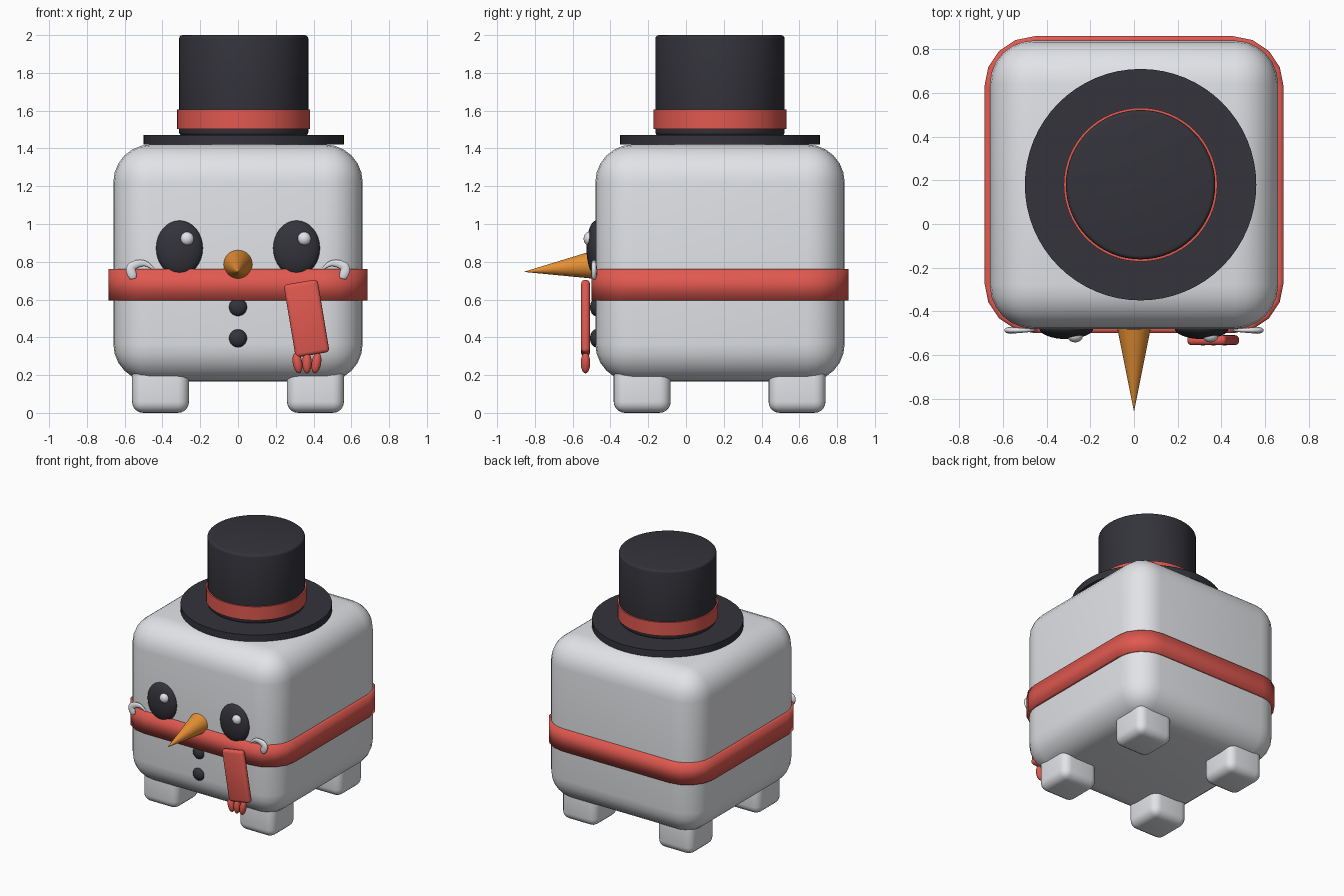
import bpy, bmesh, math
from mathutils import Matrix, Vector

cube = bpy.data.objects.get("Cube")
if cube:
    bpy.data.objects.remove(cube, do_unlink=True)


def material(name, r, g, b):
    m = bpy.data.materials.new(name)
    m.use_nodes = True
    m.diffuse_color = (r, g, b, 1)
    bsdf = next(n for n in m.node_tree.nodes if n.type == 'BSDF_PRINCIPLED')
    bsdf.inputs["Base Color"].default_value = (r, g, b, 1)
    return m


SNOW = material("snow white", 0.78, 0.79, 0.82)
RED = material("scarf red", 0.75, 0.10, 0.08)
BLACK = material("coal black", 0.033, 0.033, 0.043)
ORANGE = material("carrot orange", 0.80, 0.28, 0.035)


def smooth(ob, angle=35):
    bpy.ops.object.select_all(action='DESELECT')
    bpy.context.view_layer.objects.active = ob
    ob.select_set(True)
    bpy.ops.object.shade_smooth_by_angle(angle=math.radians(angle))


def finish(name, bm, mat, loc, rot=(0, 0, 0)):
    mesh = bpy.data.meshes.new(name)
    bm.to_mesh(mesh)
    bm.free()
    mesh.materials.append(mat)
    ob = bpy.data.objects.new(name, mesh)
    ob.location, ob.rotation_euler = loc, rot
    bpy.context.collection.objects.link(ob)
    smooth(ob)
    return ob


def box(name, mat, loc, size, radius, segments=5, rot=(0, 0, 0), band=False):
    """Rounded box; a band is an open loop with only upright edges rounded."""
    bm = bmesh.new()
    bmesh.ops.create_cube(bm, size=1, matrix=Matrix.Diagonal((*size, 1)))
    edges = bm.edges[:]
    if band:
        edges = [e for e in edges
                 if abs(e.verts[0].co.z - e.verts[1].co.z) > size[2] / 2]
    bmesh.ops.bevel(bm, geom=edges, offset=radius, segments=segments,
                    profile=0.5, affect='EDGES')
    if band:
        bm.normal_update()
        caps = [f for f in bm.faces if abs(f.normal.z) > 0.9]
        bmesh.ops.delete(bm, geom=caps, context='FACES')
    ob = finish(name, bm, mat, loc, rot)
    if band:
        wall = ob.modifiers.new("Wall", 'SOLIDIFY')
        wall.thickness, wall.offset = 0.035, -1
    return ob


def cylinder(name, mat, centre, radius, low, high, bevel=0):
    bm = bmesh.new()
    bmesh.ops.create_cone(bm, cap_ends=True, segments=64, radius1=radius,
                          radius2=radius, depth=high - low)
    if bevel:
        rims = [e for e in bm.edges
                if abs(e.verts[0].co.z - e.verts[1].co.z) < 0.001]
        bmesh.ops.bevel(bm, geom=rims, offset=bevel, segments=3,
                        profile=0.5, affect='EDGES')
    return finish(name, bm, mat, (*centre, (low + high) / 2))


def ball(name, mat, loc, radii, rot=(0, 0, 0)):
    bm = bmesh.new()
    bmesh.ops.create_uvsphere(bm, u_segments=32, v_segments=16, radius=1,
                              matrix=Matrix.Diagonal((*radii, 1)))
    return finish(name, bm, mat, loc, rot)


# Body and feet
MID = 0.18
box("body", SNOW, (0, MID, 0.793), (1.32, 1.32, 1.256), 0.2, 6)
for side, s in (("right", -1), ("left", 1)):
    for end, y in (("front", -0.232), ("back", 0.588)):
        box(f"{end}_{side}_foot", SNOW, (s * 0.41, y, 0.14),
            (0.302, 0.302, 0.28), 0.06)

# Scarf with hanging tail and fringe
box("scarf_band", RED, (0, MID, 0.678), (1.37, 1.36, 0.165), 0.23, 4, band=True)
tilt = math.radians(9.5)
box("scarf_tail", RED, (0.363, -0.532, 0.5), (0.182, 0.046, 0.39), 0.02, 3,
    rot=(0, -tilt, 0))
for i in range(3):
    ball(f"scarf_fringe_{i + 1}", RED, (0.315 + i * 0.05, -0.532, 0.265),
         (0.025, 0.025, 0.056), (0, -tilt * (1 - i), 0))

# Top hat
HAT = (0.03, MID)
cylinder("hat_brim", BLACK, HAT, 0.53, 1.42, 1.472)
cylinder("hat_crown", BLACK, HAT, 0.342, 1.468, 2.0, 0.018)
cylinder("hat_ribbon", RED, HAT, 0.352, 1.502, 1.606)

# Eyes with glints, and curled cheek marks
for side, s in (("right", -1), ("left", 1)):
    ball(f"{side}_eye", BLACK, (s * 0.31, -0.475, 0.872), (0.125, 0.052, 0.147))
    ball(f"{side}_eye_glint", SNOW, (s * 0.31 + 0.04, -0.512, 0.922),
         (0.036, 0.03, 0.036))
    curve = bpy.data.curves.new(f"{side}_cheek_curl", 'CURVE')
    curve.dimensions = '3D'
    curve.bevel_depth, curve.bevel_resolution = 0.026, 3
    curve.use_fill_caps = True
    path = [(0.554, 0.71, 0.6), (0.557, 0.722, 1), (0.575, 0.77, 1),
            (0.525, 0.795, 0.8), (0.475, 0.79, 0.5), (0.435, 0.75, 0.1)]
    spline = curve.splines.new('NURBS')
    spline.points.add(len(path) - 1)
    for p, (x, z, r) in zip(spline.points, path):
        p.co, p.radius = (s * x, 0, z, 1), r
    spline.use_endpoint_u = True
    spline.order_u = 3
    curl = bpy.data.objects.new(f"{side}_cheek_curl", curve)
    curve.materials.append(SNOW)
    curl.location.y = -0.487
    curl.scale.y = 0.6
    bpy.context.collection.objects.link(curl)
    bpy.ops.object.select_all(action='DESELECT')
    bpy.context.view_layer.objects.active = curl
    curl.select_set(True)
    bpy.ops.object.convert(target='MESH')
    smooth(bpy.context.view_layer.objects.active, 60)

# Carrot nose, drooping slightly
base, tip = Vector((0, -0.475, 0.785)), Vector((0, -0.855, 0.747))
bm = bmesh.new()
bmesh.ops.create_cone(bm, cap_ends=True, segments=32, radius1=0.077,
                      radius2=0.001, depth=(tip - base).length)
finish("carrot_nose", bm, ORANGE, (base + tip) / 2,
       (tip - base).to_track_quat('Z', 'Y').to_euler())

# Coat buttons
for name, z in (("upper_button", 0.56), ("lower_button", 0.395)):
    ball(name, BLACK, (0, -0.475, z), (0.048, 0.033, 0.048))
